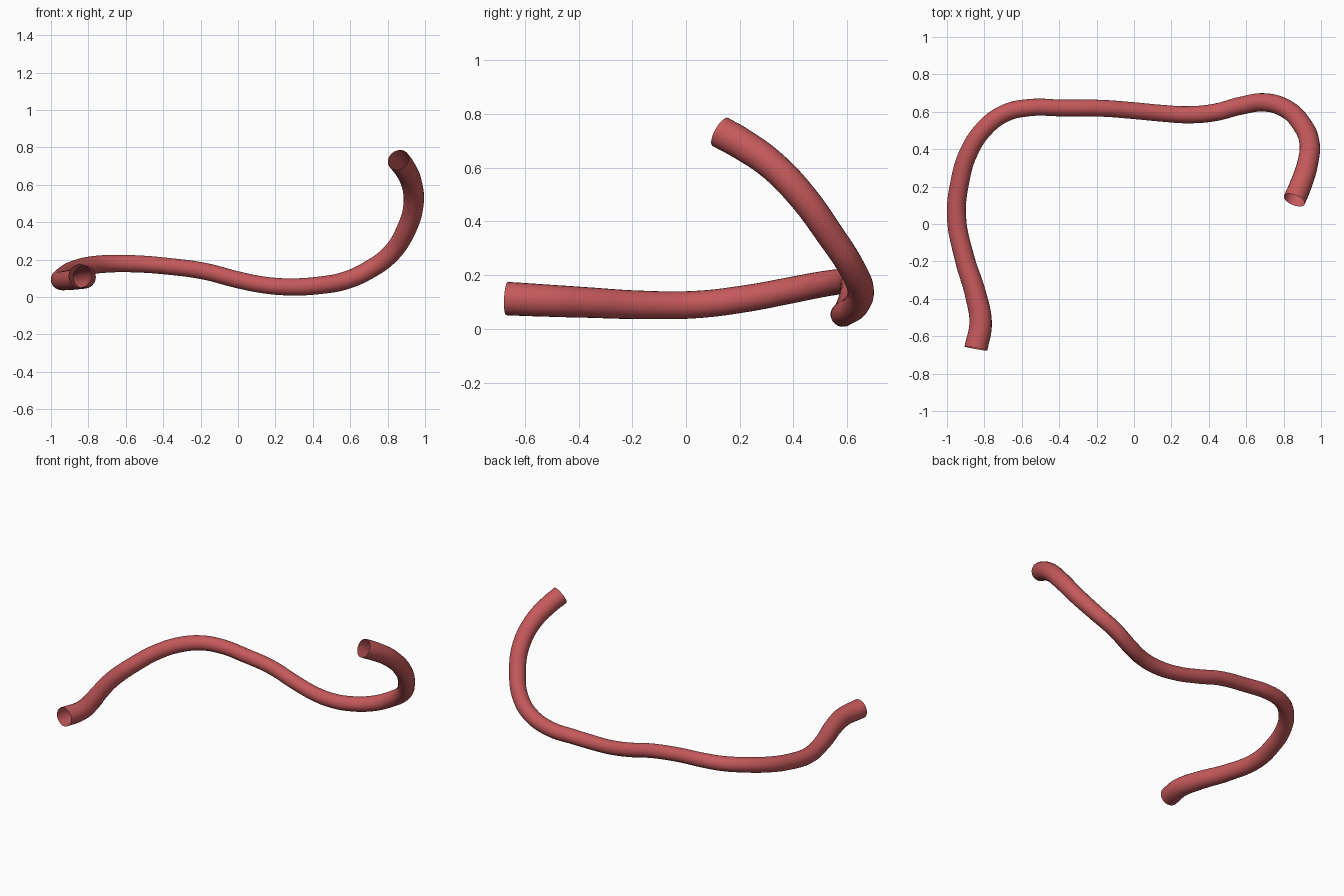
import bpy

# Centreline of the hose: x, y, z, tube radius
PATH = [
    (-0.845, -0.666, 0.113, 0.062),
    (-0.820, -0.530, 0.106, 0.060),
    (-0.846, -0.380, 0.099, 0.057),
    (-0.907, -0.180, 0.090, 0.053),
    (-0.949, 0.040, 0.091, 0.051),
    (-0.930, 0.230, 0.114, 0.050),
    (-0.885, 0.380, 0.142, 0.049),
    (-0.800, 0.510, 0.167, 0.048),
    (-0.690, 0.592, 0.178, 0.047),
    (-0.560, 0.622, 0.178, 0.046),
    (-0.380, 0.620, 0.165, 0.045),
    (-0.180, 0.619, 0.138, 0.045),
    (0.000, 0.606, 0.092, 0.045),
    (0.150, 0.592, 0.063, 0.045),
    (0.290, 0.584, 0.054, 0.046),
    (0.430, 0.596, 0.062, 0.047),
    (0.570, 0.632, 0.087, 0.048),
    (0.700, 0.650, 0.145, 0.049),
    (0.815, 0.615, 0.230, 0.050),
    (0.897, 0.533, 0.355, 0.052),
    (0.938, 0.435, 0.490, 0.054),
    (0.928, 0.322, 0.608, 0.056),
    (0.890, 0.205, 0.690, 0.059),
    (0.857, 0.128, 0.733, 0.060),
]

red = bpy.data.materials.new("soft red")
red.diffuse_color = (0.56, 0.10, 0.105, 1)

# Open-ended round hose swept along a smooth path
curve = bpy.data.curves.new("hose", 'CURVE')
curve.dimensions = '3D'
curve.resolution_u = 10
curve.bevel_depth = 0.05
curve.bevel_resolution = 10
curve.use_fill_caps = False
spline = curve.splines.new('BEZIER')
spline.radius_interpolation = 'CARDINAL'
spline.bezier_points.add(len(PATH) - 1)
for p, (x, y, z, r) in zip(spline.bezier_points, PATH):
    p.co = (x, y, z)
    p.radius = r / 0.05
    p.handle_left_type = p.handle_right_type = 'AUTO'
curve.materials.append(red)

hose = bpy.data.objects.new("hose", curve)
bpy.context.collection.objects.link(hose)

# Turn the sweep into a smooth mesh
bpy.context.view_layer.objects.active = hose
hose.select_set(True)
bpy.ops.object.convert(target='MESH')
bpy.ops.object.shade_smooth()
